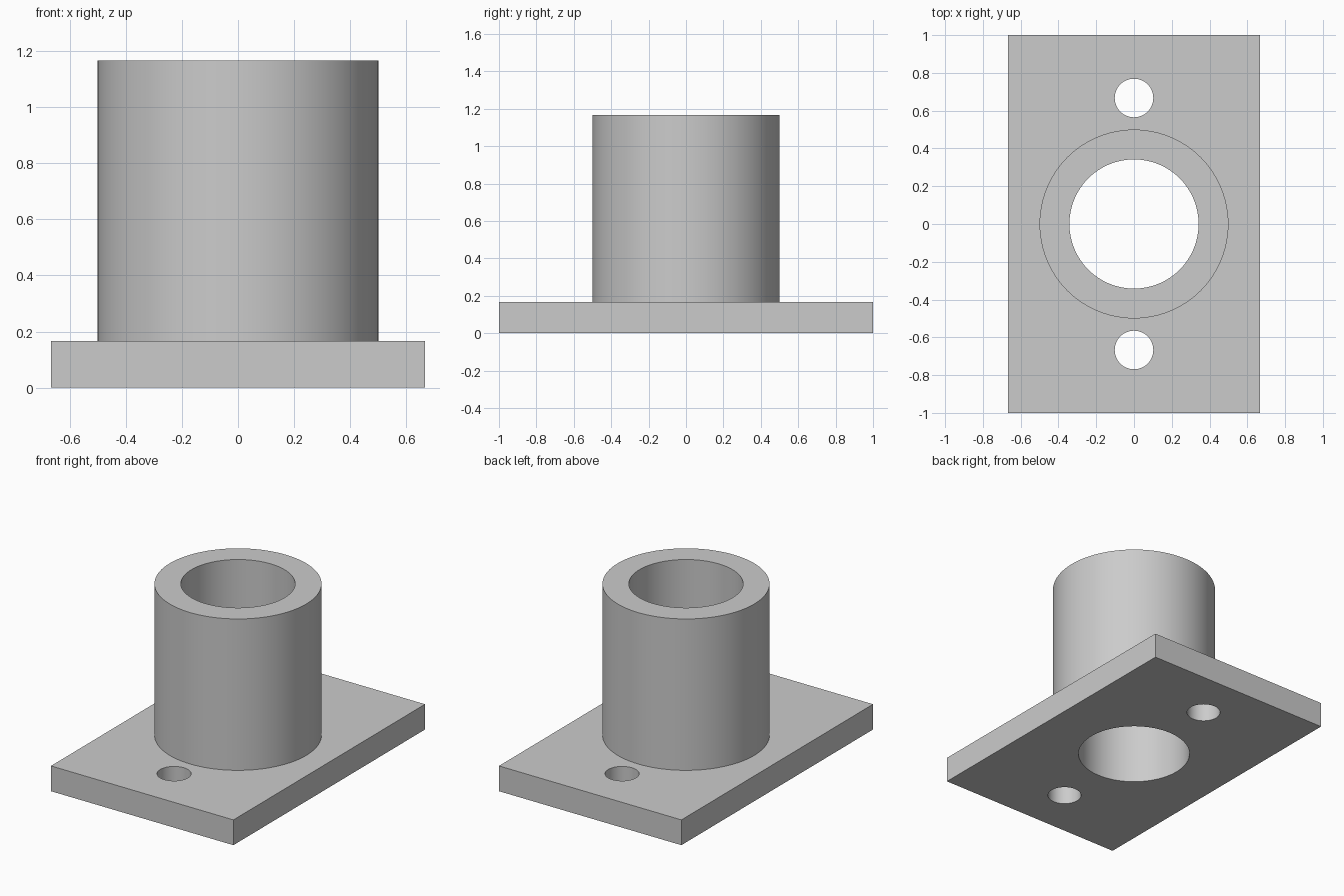
import bpy
import math

PLATE_H = 0.167
TOP = 1.167
SEGMENTS = 96

cube = bpy.data.objects.get("Cube")
if cube:
    bpy.data.objects.remove(cube, do_unlink=True)

grey = bpy.data.materials.new("plain grey")
grey.use_nodes = True
colour = (0.6, 0.6, 0.6, 1)
grey.diffuse_color = colour
grey.node_tree.nodes["Principled BSDF"].inputs["Base Color"].default_value = colour


def cylinder(name, radius, z0, z1, y=0):
    bpy.ops.mesh.primitive_cylinder_add(
        vertices=SEGMENTS, radius=radius, depth=z1 - z0, location=(0, y, (z0 + z1) / 2))
    obj = bpy.context.object
    obj.name = name
    obj.data.materials.append(grey)
    return obj


def combine(target, tool, operation):
    mod = target.modifiers.new(tool.name, "BOOLEAN")
    mod.operation = operation
    mod.solver = "EXACT"
    mod.object = tool
    bpy.ops.object.select_all(action="DESELECT")
    bpy.context.view_layer.objects.active = target
    target.select_set(True)
    bpy.ops.object.modifier_apply(modifier=mod.name)
    bpy.data.objects.remove(tool, do_unlink=True)


# Rectangular mounting plate
bpy.ops.mesh.primitive_cube_add(size=1, location=(0, 0, PLATE_H / 2))
flange = bpy.context.object
flange.name = "flanged_sleeve"
flange.scale = (1.333, 2, PLATE_H)
bpy.ops.object.transform_apply(location=True, rotation=False, scale=True)
flange.data.materials.append(grey)

# Upright sleeve joined to the plate
combine(flange, cylinder("sleeve", 0.5, PLATE_H / 2, TOP), "UNION")

# Through bore and the two bolt holes
combine(flange, cylinder("bore", 0.342, -0.1, TOP + 0.1), "DIFFERENCE")
for side in (-1, 1):
    combine(flange, cylinder("bolt_hole", 0.102, -0.1, PLATE_H + 0.1, side * 0.667), "DIFFERENCE")

# Smooth round walls, crisp rims
flange.select_set(True)
bpy.context.view_layer.objects.active = flange
bpy.ops.object.shade_smooth_by_angle(angle=math.radians(30))
